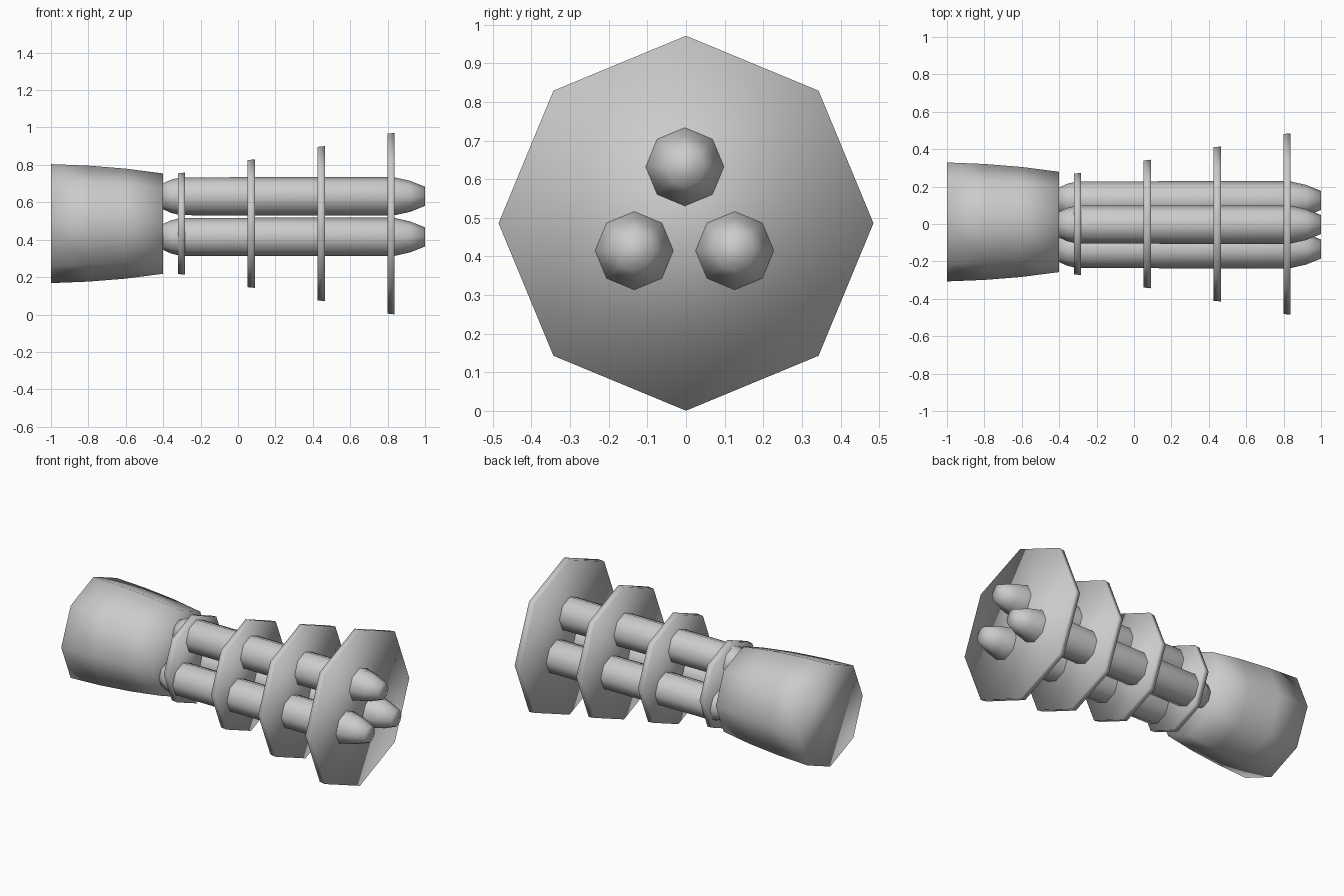
import bpy, bmesh, math

if "Cube" in bpy.data.objects:
    bpy.data.objects.remove(bpy.data.objects["Cube"])

SIDES = 8
AXIS_Z = 0.486


def lathe(name, profile, y=0.0, z=AXIS_Z):
    """Closed octagonal solid along x from (x, radius) points, one vertex pointing up."""
    bm = bmesh.new()
    rings = []
    for x, r in profile:
        ring = []
        for i in range(SIDES):
            a = 2 * math.pi * i / SIDES
            ring.append(bm.verts.new((x, y + r * math.cos(a), z + r * math.sin(a))))
        rings.append(ring)
    for r0, r1 in zip(rings, rings[1:]):
        for i in range(SIDES):
            j = (i + 1) % SIDES
            bm.faces.new((r0[i], r0[j], r1[j], r1[i]))
    bm.faces.new(rings[0])
    bm.faces.new(rings[-1])
    bmesh.ops.recalc_face_normals(bm, faces=bm.faces[:])
    for f in bm.faces:
        f.smooth = True
    mesh = bpy.data.meshes.new(name)
    bm.to_mesh(mesh)
    bm.free()
    obj = bpy.data.objects.new(name, mesh)
    bpy.context.collection.objects.link(obj)
    return obj


# Rear housing, slightly barrelled and narrowing forward
lathe("rear_housing",
      [(-1.0, 0.318), (-0.8, 0.31), (-0.6, 0.294), (-0.4, 0.268)], y=0.011)

# Three parallel barrels with tapered tips
barrel_profile = [(-0.41, 0.065), (-0.36, 0.088), (-0.31, 0.101), (0.25, 0.103),
                  (0.83, 0.103), (0.92, 0.083), (1.0, 0.051)]
for n, (y, z) in enumerate([(-0.003, 0.632), (-0.134, 0.415), (0.126, 0.415)]):
    lathe(f"barrel_{n + 1}", barrel_profile, y, z)

# Four plates growing toward the front
for n in range(4):
    x = -0.322 + 0.374 * n
    r = 0.273 + 0.0707 * n
    lathe(f"plate_{n + 1}", [(x, r - 0.004), (x + 0.038, r)])
